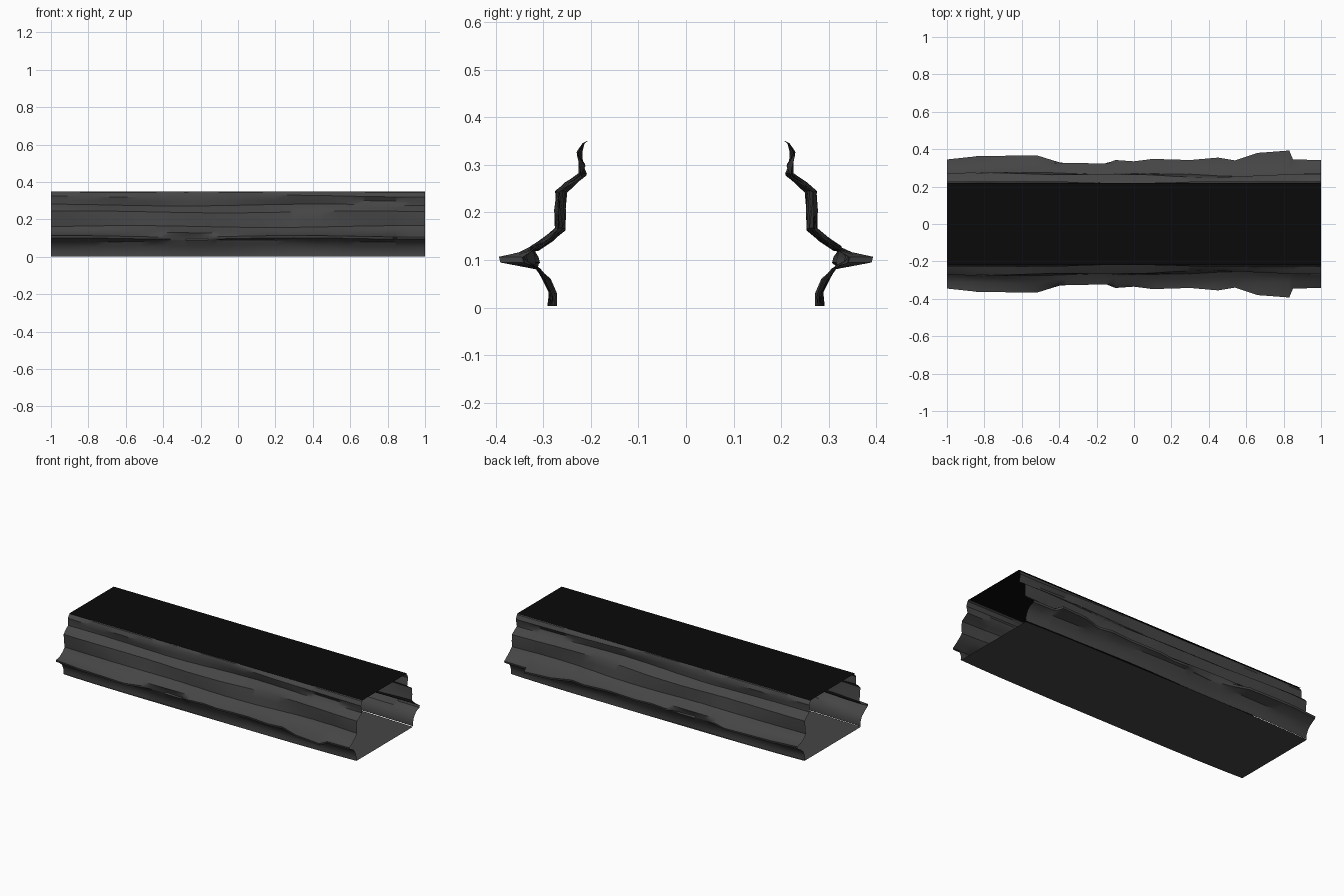
import bpy, bmesh, math, random

cube = bpy.data.objects.get("Cube")
if cube:
    bpy.data.objects.remove(cube)
random.seed(4)


def material(name, value):
    m = bpy.data.materials.new(name)
    m.use_nodes = True
    col = (value, value, value, 1)
    m.diffuse_color = col
    bsdf = m.node_tree.nodes["Principled BSDF"]
    bsdf.inputs["Base Color"].default_value = col
    bsdf.inputs["Roughness"].default_value = 0.9
    return m


stone = material("dark grey stone", 0.06)
black = material("black cap", 0.003)

# Outer edge of the ledge along the length: (x, y)
LEDGE = [(-1, .345), (-.86, .36), (-.84, .363), (-.52, .367), (-.4, .33), (-.27, .31),
         (-.16, .318), (-.1, .342), (0, .335), (.1, .348), (.3, .342), (.45, .355),
         (.54, .34), (.6, .36), (.66, .38), (.83, .393), (.85, .345), (1, .342)]

# Wall section from floor to roof: (y, z, waviness)
SECTION = [(.286, .003, .006), (.285, .028, .004), (.298, .06, .008), (.312, .085, .008),
           (None, .098, 0), (None, .11, 0), (.318, .124, .01), (.288, .143, .012),
           (.266, .162, .013), (.265, .2, .013), (.263, .24, .013), (.243, .258, .012),
           (.218, .277, .01), (.222, .3, .006), (.226, .325, .008), (.216, .345, .003),
           (.207, .35, .001)]


def ledge(x):
    for (x0, y0), (x1, y1) in zip(LEDGE, LEDGE[1:]):
        if x <= x1:
            return y0 + (y1 - y0) * (x - x0) / (x1 - x0)
    return LEDGE[-1][1]


def wall_point(x, row):
    y, z, wave = SECTION[row]
    if y is None:
        return ledge(x) - .003 * (row == 4), z + .004 * math.sin(5 * x)
    # Slow drift along the length, with a little roughness
    drift = .6 * math.sin(3.1 * x + row * .35) + .4 * math.sin(7.3 * x + row * .8)
    y += wave * drift + random.uniform(-.1, .1) * wave
    if row < 3:
        y -= .012 * x ** 4
    if 0 < row < len(SECTION) - 2:
        z += .005 * math.sin(4.2 * x + row * .5)
    # Chipped recess near the left end
    if .64 < x < .87 and row == 13:
        y -= .012
    return y, z


def add_object(name, bm, mat, smooth):
    me = bpy.data.meshes.new(name)
    bm.to_mesh(me)
    bm.free()
    me.materials.append(mat)
    ob = bpy.data.objects.new(name, me)
    bpy.context.collection.objects.link(ob)
    if smooth:
        bpy.ops.object.select_all(action="DESELECT")
        ob.select_set(True)
        bpy.context.view_layer.objects.active = ob
        bpy.ops.object.shade_smooth_by_angle(angle=math.radians(35))
    return ob


# Rough side walls, both sides alike
stations = sorted({p[0] for p in LEDGE} | {round(-1 + i * .08, 2) for i in range(26)})
for name, side in (("front_wall", -1), ("back_wall", 1)):
    random.seed(4)
    bm = bmesh.new()
    columns = []
    for x in stations:
        column = []
        for row in range(len(SECTION)):
            y, z = wall_point(x, row)
            column.append(bm.verts.new((x, side * y, z)))
        columns.append(column)
    for a, b in zip(columns, columns[1:]):
        for r in range(len(SECTION) - 1):
            quad = [a[r], b[r], b[r + 1], a[r + 1]]
            bm.faces.new(quad if side < 0 else quad[::-1])
    add_object(name, bm, stone, True)


# Floor and roof sheets, following the wall edges
def sheet(name, row, z, mat, upward, extra=0):
    bm = bmesh.new()
    pairs = []
    for x in stations:
        y = SECTION[row][0] + extra - (.012 * x ** 4 if row == 0 else 0)
        pairs.append([bm.verts.new((x, s * y, z)) for s in (-1, 1)])
    for a, b in zip(pairs, pairs[1:]):
        quad = [a[0], b[0], b[1], a[1]]
        bm.faces.new(quad if upward else quad[::-1])
    add_object(name, bm, mat, False)


sheet("floor", 0, 0, stone, False)
sheet("roof", -1, .351, black, True, .011)
